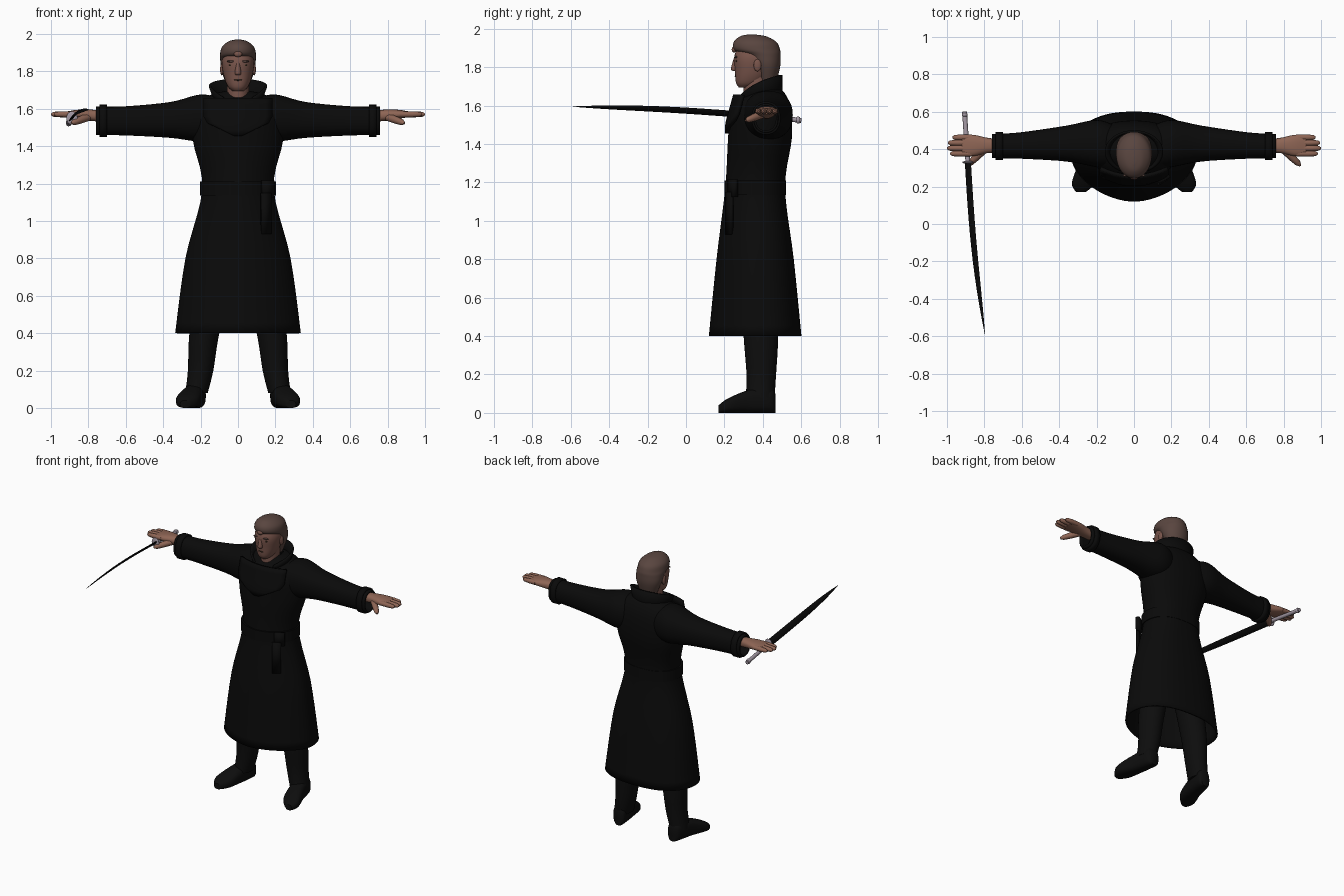
import bpy
import bmesh
from math import sin, cos, pi, radians, copysign
from mathutils import Vector

if "Cube" in bpy.data.objects:
    bpy.data.objects.remove(bpy.data.objects["Cube"], do_unlink=True)


def material(name, red, green, blue):
    mat = bpy.data.materials.new(name)
    mat.use_nodes = True
    color = (red, green, blue, 1)
    mat.diffuse_color = color
    mat.node_tree.nodes["Principled BSDF"].inputs["Base Color"].default_value = color
    return mat


COAT = material("black_cloth", .003, .003, .003)
TROUSERS = material("charcoal_cloth", .004, .004, .004)
SKIN = material("hand_skin", .27, .13, .09)
FACE = material("face_skin", .19, .09, .07)
HAIR = material("brown_hair", .1, .06, .05)
DARK = material("dark_brown", .03, .02, .01)
METAL = material("pale_metal", .36, .31, .36)


def link_object(name, data, mat):
    data.materials.append(mat)
    ob = bpy.data.objects.new(name, data)
    bpy.context.collection.objects.link(ob)
    return ob


def build(name, mat, verts, faces, thickness=0):
    mesh = bpy.data.meshes.new(name)
    mesh.from_pydata(verts, [], faces)
    bm = bmesh.new()
    bm.from_mesh(mesh)
    bmesh.ops.recalc_face_normals(bm, faces=bm.faces)
    bm.to_mesh(mesh)
    bm.free()
    mesh.shade_smooth()
    mesh.set_sharp_from_angle(angle=radians(45))
    ob = link_object(name, mesh, mat)
    if thickness:
        solid = ob.modifiers.new("cloth_thickness", "SOLIDIFY")
        solid.thickness, solid.offset = thickness, 0


def ring(x=0, y=0, z=0, wide=0, deep=0):
    return (x, y, z, wide, deep)


def smooth_between(rings, steps):
    """Fill in rings along a smooth curve through the given ones."""
    result = []
    for i in range(len(rings) - 1):
        before, after = rings[max(i - 1, 0)], rings[min(i + 2, len(rings) - 1)]
        for k in range(steps):
            t = k / steps
            result.append([
                b + t * ((c - a) + t * ((a + a - 5 * b + 4 * c - d) + t * (3 * b - 3 * c + d - a))) / 2
                for a, b, c, d in zip(before, rings[i], rings[i + 1], after)])
    return result + [rings[-1]]


def loft(name, mat, rings, axis="z", back=2, front=2, turn=0, steps=5, sides=32, thickness=0):
    """Skin rounded rings along an axis; a thickness leaves the ends open."""
    verts, faces = [], []
    rings = smooth_between(rings, steps)
    for x, y, z, wide, deep in rings:
        for k in range(sides):
            c, s = cos(2 * pi * k / sides), sin(2 * pi * k / sides)
            power = 2 / (back if s >= 0 else front)
            u, v = wide * copysign(abs(c) ** power, c), deep * copysign(abs(s) ** power, s)
            u, v = u * cos(turn) - v * sin(turn), u * sin(turn) + v * cos(turn)
            offset = {"x": (0, u, v), "y": (u, 0, v), "z": (u, v, 0)}[axis]
            verts.append(Vector((x, y, z)) + Vector(offset))
    for start in range(0, len(verts) - sides, sides):
        for k in range(sides):
            j = (k + 1) % sides
            faces.append((start + k, start + j, start + sides + j, start + sides + k))
    if not thickness:
        faces += [range(sides), range(len(verts) - sides, len(verts))]
    build(name, mat, verts, [tuple(f) for f in faces], thickness)


def sheet(name, mat, rows, thickness):
    """Cloth panel from rows of points."""
    w = len(rows[0])
    faces = [(i * w + k, i * w + k + 1, (i + 1) * w + k + 1, (i + 1) * w + k)
             for i in range(len(rows) - 1) for k in range(w - 1)]
    build(name, mat, [p for row in rows for p in row], faces, thickness)


def ball(name, mat, at, size):
    bpy.ops.mesh.primitive_uv_sphere_add(segments=16, ring_count=10, location=at)
    ob = bpy.context.object
    ob.name, ob.scale = name, size
    ob.data.materials.append(mat)
    ob.data.shade_smooth()


def tube(name, mat, points, radii):
    curve = bpy.data.curves.new(name, "CURVE")
    curve.dimensions, curve.bevel_depth, curve.use_fill_caps = "3D", 1, True
    spline = curve.splines.new("POLY")
    spline.points.add(len(points) - 1)
    for target, point, radius in zip(spline.points, points, radii):
        target.co, target.radius = (*point, 1), radius
    spline.use_smooth = True
    link_object(name, curve, mat)


# Long coat, open at the hem, with a pointed front
loft("coat", COAT, [
    ring(z=.4, y=.36, wide=.33, deep=.235),
    ring(z=.8, y=.36, wide=.275, deep=.195),
    ring(z=1.17, y=.36, wide=.185, deep=.15),
    ring(z=1.43, y=.385, wide=.235, deep=.16),
    ring(z=1.58, y=.39, wide=.23, deep=.15),
    ring(z=1.66, y=.41, wide=.16, deep=.1),
    ring(z=1.69, y=.4, wide=.06, deep=.07)],
    back=2.4, front=1.75, sides=64, thickness=.012)

# Belt with buckle and hanging tail
loft("belt", COAT, [ring(z=z, y=.36, wide=.202, deep=.16) for z in (1.135, 1.21)],
     back=2.4, front=1.9, steps=1, sides=64)
sheet("belt_buckle", COAT, [[(.13, .225, z), (.19, .26, z)] for z in (1.125, 1.215)], thickness=.025)
sheet("belt_tail", COAT, [[(.125, .21, z), (.175, .24, z)] for z in (1.15, .93)], thickness=.015)

# Overlapping lapel that follows the curve of the chest
lapel = []
for i in range(7):
    z = 1.455 + .2 * i / 6
    half = .18 * min(1, .1 + i / 2.5)
    xs = [half * k / 5 for k in range(-5, 6)]
    lapel.append([(x, .212 + 1.3 * x * x + .28 * max(0, z - 1.5), z) for x in xs])
sheet("lapel", COAT, lapel, thickness=.02)

# Upturned collar, high at the nape and open in front
collar = []
for rise in (0, .5, 1):
    row = []
    for k in range(-20, 21):
        turn = k / 20
        angle = turn * radians(148)
        top = 1.76 - .1 * turn * turn
        row.append(((.115 + .035 * rise) * sin(angle), .385 + .11 * cos(angle),
                    1.62 + (top - 1.62) * rise))
    collar.append(row)
sheet("collar", COAT, collar, thickness=.013)

# Neck, head and swept hair
loft("neck", FACE, [ring(z=z, y=.37, wide=.06, deep=.07) for z in (1.6, 1.76)])
loft("head", FACE, [
    ring(z=1.695, y=.315, wide=.03, deep=.04),
    ring(z=1.72, y=.33, wide=.055, deep=.07),
    ring(z=1.78, y=.35, wide=.077, deep=.095),
    ring(z=1.86, y=.36, wide=.085, deep=.108),
    ring(z=1.94, y=.36, wide=.05, deep=.07)], back=2.2, front=2.2)
loft("hair", HAIR, [
    ring(z=1.7, y=.425, wide=.05, deep=.04),
    ring(z=1.8, y=.42, wide=.088, deep=.07),
    ring(z=1.86, y=.4, wide=.095, deep=.093),
    ring(z=1.89, y=.37, wide=.096, deep=.12),
    ring(z=1.93, y=.36, wide=.086, deep=.112),
    ring(z=1.96, y=.35, wide=.05, deep=.07),
    ring(z=1.97, y=.34, wide=.01, deep=.02)])
ball("forehead_patch", FACE, at=(0, .25, 1.892), size=(.022, .012, .016))
loft("nose", FACE, [
    ring(z=1.78, y=.257, wide=.013, deep=.013),
    ring(z=1.793, y=.254, wide=.017, deep=.02),
    ring(z=1.85, y=.262, wide=.009, deep=.012)], sides=16)
ball("mouth", DARK, at=(0, .259, 1.753), size=(.023, .006, .004))

# Sword held in the right hand, its blade bowed and tapering
pommel, guard, tip = Vector((-.906, .6, 1.523)), Vector((-.888, .33, 1.55)), Vector((-.797, -.59, 1.595))
tube("sword_grip", METAL, [pommel, guard], [.013, .013])
ball("sword_pommel", METAL, at=pommel.lerp(guard, .06), size=(.016, .014, .019))
ball("sword_guard", METAL, at=guard, size=(.03, .008, .036))
blade = []
for k in range(13):
    t = k / 12
    bow = .012 * sin(pi * t)
    x, y, z = guard.lerp(tip, t)
    taper = 1 - t ** 4
    blade.append(ring(x - bow, y, z + bow * .7, wide=.001 + .022 * taper, deep=.001 + .006 * taper))
loft("sword_blade", COAT, blade, axis="y", back=1.4, front=1.4, turn=radians(45), steps=1, sides=12)

for side, label in ((1, "left_"), (-1, "right_")):
    # Eye, brow and ear
    ball(label + "eye", DARK, at=(side * .035, .263, 1.832), size=(.014, .005, .006))
    ball(label + "brow", HAIR, at=(side * .036, .26, 1.853), size=(.023, .008, .006))
    ball(label + "ear", FACE, at=(side * .086, .372, 1.81), size=(.01, .02, .032))

    # Sleeve with an open cuff and wrist strap
    loft(label + "sleeve", COAT, [
        ring(x=side * .1, y=.41, z=1.55, wide=.11, deep=.1),
        ring(x=side * .2, y=.43, z=1.55, wide=.12, deep=.12),
        ring(x=side * .36, y=.43, z=1.54, wide=.09, deep=.09),
        ring(x=side * .6, y=.42, z=1.535, wide=.065, deep=.072),
        ring(x=side * .76, y=.416, z=1.535, wide=.058, deep=.07)],
        axis="x", back=2.3, front=2.3, thickness=.012)
    loft(label + "wrist_strap", COAT, [
        ring(x=side * x, y=.417, z=1.535, wide=.068, deep=.079) for x in (.7, .74)],
        axis="x", back=2.3, front=2.3, steps=1, thickness=.015)

    # Flat hand with four fingers and a thumb
    loft(label + "palm", SKIN, [
        ring(x=side * .72, y=.418, z=1.56, wide=.035, deep=.03),
        ring(x=side * .79, y=.42, z=1.565, wide=.042, deep=.03),
        ring(x=side * .86, y=.42, z=1.57, wide=.057, deep=.024),
        ring(x=side * .92, y=.42, z=1.57, wide=.053, deep=.014)],
        axis="x", back=2.4, front=2.4)
    for k, finger in enumerate(("index", "middle", "ring", "little")):
        y = .376 + .029 * k
        end = 1 - .01 * (k - 1.3) ** 2
        reach = (.87, end - .05, end - .012, end)
        tube(label + finger + "_finger", SKIN,
             [(side * x, y, 1.57) for x in reach], [.016, .016, .013, .005])
    wrist, thumb_tip = Vector((side * .8, .4, 1.556)), Vector((side * .89, .312, 1.522))
    tube(label + "thumb", SKIN, [wrist.lerp(thumb_tip, t) for t in (0, .5, .85, 1)],
         [.022, .02, .016, .006])

    # Trouser leg and flat-soled boot
    loft(label + "trouser_leg", TROUSERS, [
        ring(x=side * .12, y=.38, z=.75, wide=.1, deep=.1),
        ring(x=side * .18, y=.39, z=.4, wide=.08, deep=.09),
        ring(x=side * .2, y=.392, z=.2, wide=.068, deep=.077),
        ring(x=side * .222, y=.386, z=.08, wide=.06, deep=.075)])
    loft(label + "boot", TROUSERS, [
        ring(x=side * x, y=y, z=half, wide=wide, deep=half) for x, y, half, wide in (
            (.215, .465, .05, .03), (.22, .44, .065, .048), (.24, .33, .06, .056),
            (.27, .22, .038, .062), (.284, .17, .02, .025))],
        axis="y", back=2.7, front=2.7)
